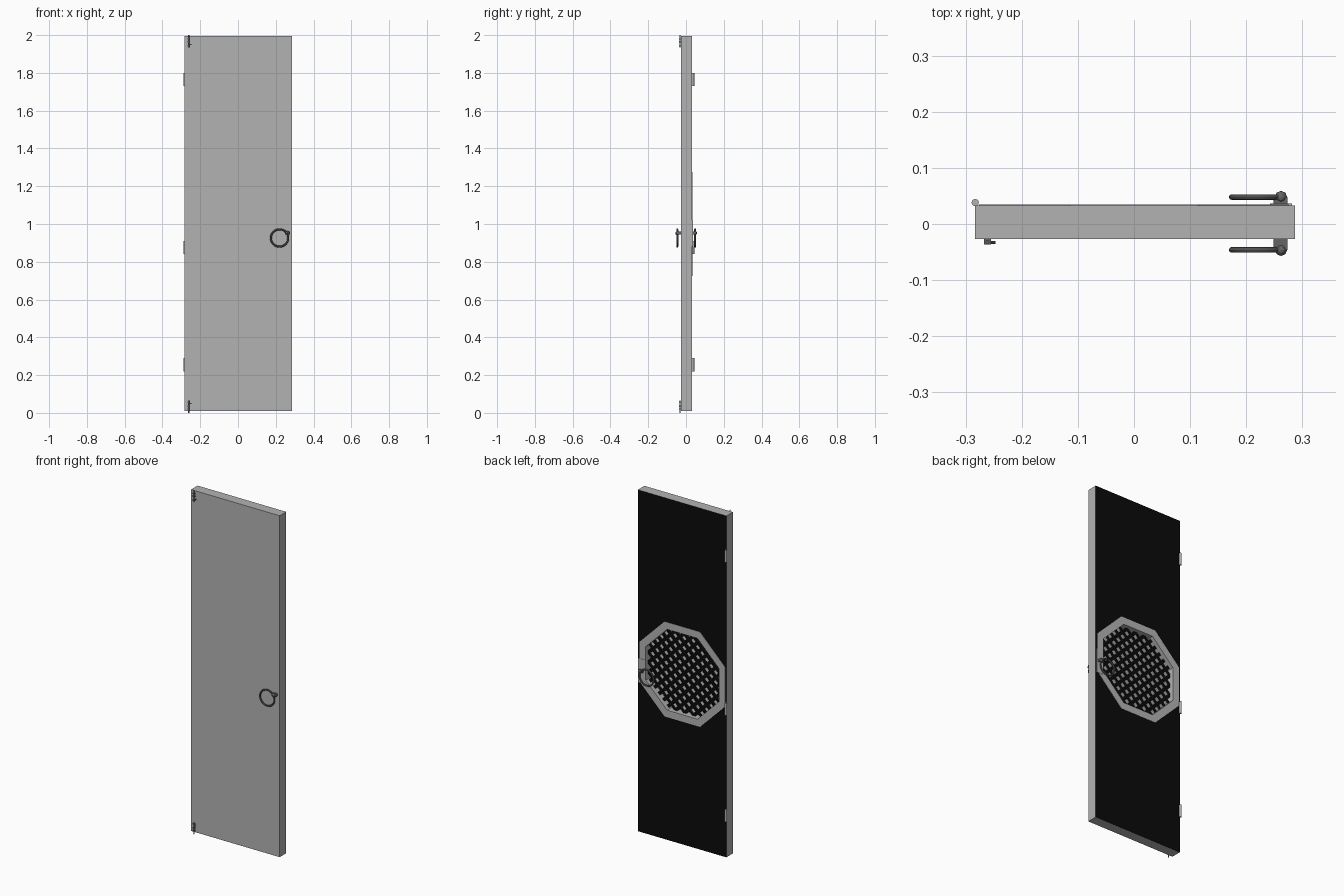
import bpy, bmesh, math
from mathutils import Vector, Matrix

default = bpy.data.objects.get("Cube")
if default:
    bpy.data.objects.remove(default, do_unlink=True)


def material(name, value):
    m = bpy.data.materials.new(name)
    m.use_nodes = True
    col = (value, value, value, 1)
    m.diffuse_color = col
    m.node_tree.nodes["Principled BSDF"].inputs["Base Color"].default_value = col
    return m


GREY = material("door grey", 0.45)
BLACK = material("matt black", 0.003)
IRON = material("dark iron", 0.13)

TAN = math.tan(math.pi / 8)
FRONT, BACK = -0.027, 0.033
VENT_Z = 1.0
VENT_IN, VENT_OUT = 0.235, 0.276


def add_object(name, bm, *mats):
    bmesh.ops.recalc_face_normals(bm, faces=bm.faces)
    mesh = bpy.data.meshes.new(name)
    bm.to_mesh(mesh)
    bm.free()
    ob = bpy.data.objects.new(name, mesh)
    bpy.context.collection.objects.link(ob)
    for m in mats:
        mesh.materials.append(m)
    return ob


def box(bm, lo, hi, matrix=Matrix()):
    lo, hi = Vector(lo), Vector(hi)
    place = Matrix.Translation((lo + hi) / 2) @ Matrix.Diagonal((*(hi - lo), 1))
    return bmesh.ops.create_cube(bm, size=1, matrix=matrix @ place)


def rod(bm, start, end, radius, sides=12):
    a, b = Vector(start), Vector(end)
    turn = (b - a).to_track_quat('Z', 'Y').to_matrix().to_4x4()
    bmesh.ops.create_cone(bm, cap_ends=True, segments=sides, radius1=radius,
                          radius2=radius, depth=(b - a).length,
                          matrix=Matrix.Translation((a + b) / 2) @ turn)


def octagon(bm, apothem, y):
    r = apothem / math.cos(math.pi / 8)
    angles = [(i + 0.5) * math.pi / 4 for i in range(8)]
    return [bm.verts.new((r * math.cos(t), y, VENT_Z + r * math.sin(t))) for t in angles]


def bridge(bm, a, b):
    for i in range(8):
        j = (i + 1) % 8
        bm.faces.new((a[i], a[j], b[j], b[i]))


# Door slab with an octagonal recess cut in its back
bm = bmesh.new()
box(bm, (-0.283, FRONT, 0.01), (0.287, BACK, 1.996))
door = add_object("door_slab", bm, GREY, BLACK)
bm = bmesh.new()
inner, outer = octagon(bm, VENT_IN, -0.012), octagon(bm, VENT_IN, 0.06)
bridge(bm, inner, outer)
bm.faces.new(inner)
bm.faces.new(outer)
cutter = add_object("recess_cutter", bm, GREY)
cutter.hide_render = True
cut = door.modifiers.new("recess", 'BOOLEAN')
cut.operation = 'DIFFERENCE'
cut.solver = 'EXACT'
cut.object = cutter
bpy.context.view_layer.objects.active = door
bpy.ops.object.modifier_apply(modifier=cut.name)
bpy.data.objects.remove(cutter, do_unlink=True)
for f in door.data.polygons:
    f.material_index = 1 if f.normal.y > 0.9 else 0

# Octagonal frame around the recess
bm = bmesh.new()
rings = [octagon(bm, a, y) for a, y in
         ((VENT_OUT, 0.03), (VENT_OUT, 0.0345), (VENT_IN, 0.0345), (VENT_IN, 0.03))]
for k in range(4):
    bridge(bm, rings[k], rings[(k + 1) % 4])
add_object("vent_frame", bm, GREY)

# Diagonal lattice: black faces, grey edges
bm = bmesh.new()
PITCH, HALF = 0.041, 0.009
for turn in (45, -45):
    place = Matrix.Translation((0, 0, VENT_Z)) @ Matrix.Rotation(math.radians(turn), 4, 'Y')
    for i in range(-5, 6):
        d = i * PITCH
        reach = min(VENT_IN, VENT_IN * math.sqrt(2) - abs(d)) + 0.005
        box(bm, (-reach, -0.008, d - HALF), (reach, 0.012, d + HALF), place)
lattice = add_object("vent_lattice", bm, GREY, BLACK)
for f in lattice.data.polygons:
    f.material_index = 1 if f.normal.y > 0.9 else 0

# Hinge barrels
for label, z in (("lower", 0.255), ("middle", 0.875), ("upper", 1.765)):
    bm = bmesh.new()
    rod(bm, (-0.283, 0.038, z - 0.035), (-0.283, 0.038, z + 0.035), 0.0065)
    add_object(label + "_hinge", bm, GREY)

# Sliding bolts on the front corners
for label, end, step in (("bottom", 0.0, 1), ("top", 2.0, -1)):
    bm = bmesh.new()
    rod(bm, (-0.261, -0.032, end), (-0.261, -0.032, end + step * 0.066), 0.0035, 8)
    rod(bm, (-0.261, -0.033, end + step * 0.05), (-0.247, -0.033, end + step * 0.05), 0.0025, 8)
    for h in (0.02, 0.035, 0.058):
        z = end + step * h
        box(bm, (-0.267, -0.0365, z - 0.003), (-0.255, FRONT, z + 0.003))
    add_object(label + "_bolt", bm, IRON)

# Ring handles on both faces
for label, face, y in (("front", FRONT, -0.046), ("back", BACK, 0.048)):
    bm = bmesh.new()
    box(bm, (0.249, min(face, y), 0.945), (0.274, max(face, y), 0.959))
    bmesh.ops.create_uvsphere(bm, u_segments=8, v_segments=6, radius=0.011,
                              matrix=Matrix.Translation((0.262, y, 0.952)))
    add_object(label + "_handle_mount", bm, IRON)
    bpy.ops.mesh.primitive_torus_add(location=(0.22, y, 0.926),
                                     rotation=(math.pi / 2, 0, 0),
                                     major_radius=0.046, minor_radius=0.005,
                                     major_segments=32, minor_segments=8)
    ring = bpy.context.object
    ring.name = label + "_ring_handle"
    ring.data.materials.append(IRON)
    bpy.ops.object.shade_smooth_by_angle()

# Thin lock plate behind the back handle
bm = bmesh.new()
box(bm, (0.242, BACK, 0.88), (0.282, 0.0365, 1.02))
add_object("lock_plate", bm, GREY)
